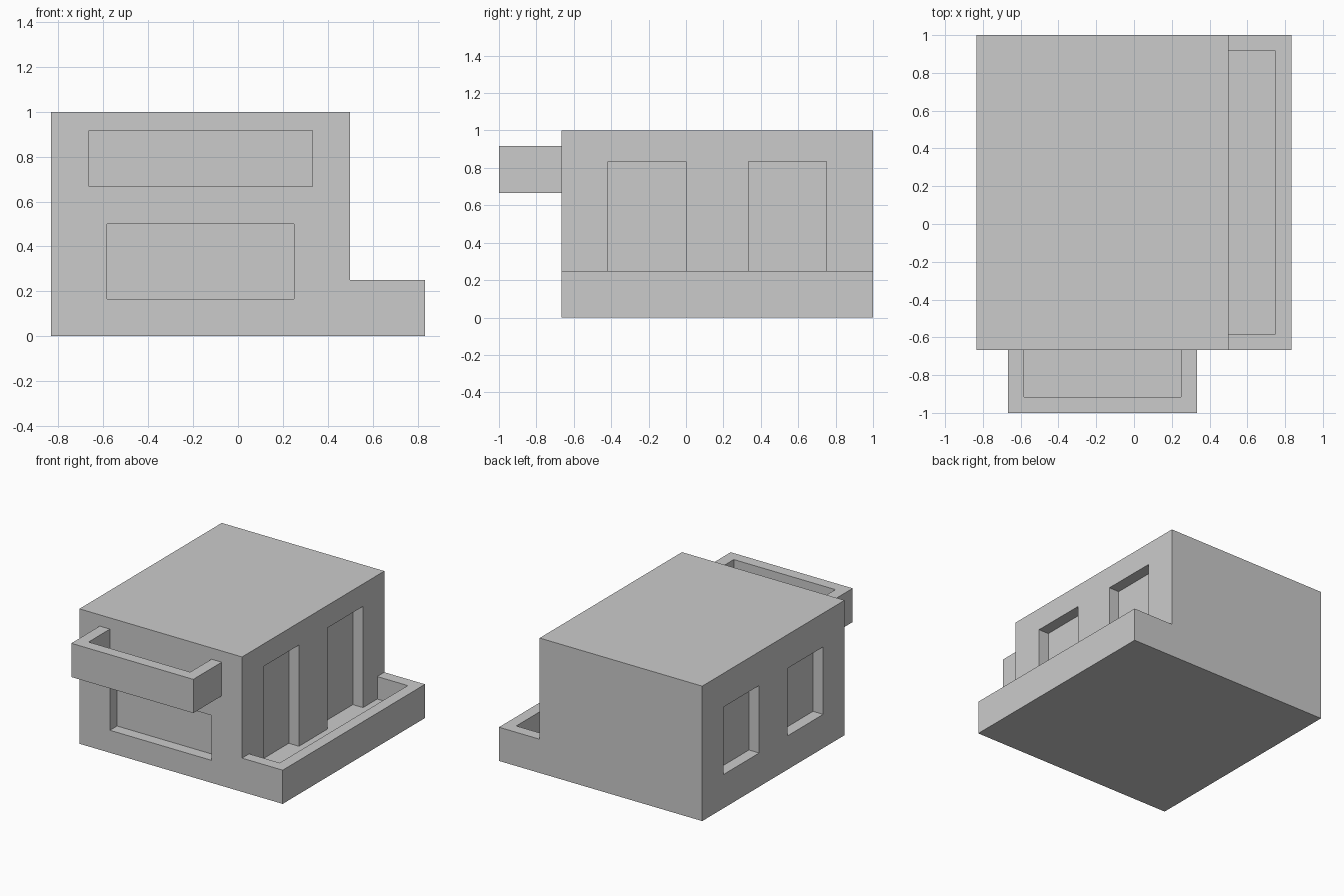
import bpy, bmesh
from mathutils import Vector

U = 1 / 12  # layout module: all part sizes are whole modules

if "Cube" in bpy.data.objects:
    bpy.data.objects.remove(bpy.data.objects["Cube"], do_unlink=True)

grey = bpy.data.materials.new("plain_grey")
grey.use_nodes = True
COLOUR = (0.6, 0.6, 0.6, 1)
grey.diffuse_color = COLOUR
grey.node_tree.nodes["Principled BSDF"].inputs["Base Color"].default_value = COLOUR


def extrude_profile(name, profile, y0, y1):
    """Solid from an (x, z) outline swept along y, in modules."""
    bm = bmesh.new()
    face = bm.faces.new([bm.verts.new((x * U, y0 * U, z * U)) for x, z in profile])
    swept = bmesh.ops.extrude_face_region(bm, geom=[face])["geom"]
    verts = [g for g in swept if isinstance(g, bmesh.types.BMVert)]
    bmesh.ops.translate(bm, verts=verts, vec=Vector((0, (y1 - y0) * U, 0)))
    bmesh.ops.recalc_face_normals(bm, faces=bm.faces)
    mesh = bpy.data.meshes.new(name)
    bm.to_mesh(mesh)
    bm.free()
    mesh.materials.append(grey)
    obj = bpy.data.objects.new(name, mesh)
    bpy.context.collection.objects.link(obj)
    return obj


def box(name, x0, x1, y0, y1, z0, z1):
    return extrude_profile(name, [(x0, z0), (x1, z0), (x1, z1), (x0, z1)], y0, y1)


def cut(target, *bounds):
    """Subtract a box from the target and discard the cutter."""
    cutter = box("cutter", *bounds)
    cutter.hide_render = True
    mod = target.modifiers.new("opening", 'BOOLEAN')
    mod.operation = 'DIFFERENCE'
    mod.solver = 'EXACT'
    mod.object = cutter
    bpy.context.view_layer.objects.active = target
    bpy.ops.object.modifier_apply(modifier=mod.name)
    mesh = cutter.data
    bpy.data.objects.remove(cutter, do_unlink=True)
    bpy.data.meshes.remove(mesh)


# House block with the low terrace along its left side
house = extrude_profile(
    "house_and_terrace",
    [(-10, 0), (10, 0), (10, 3), (6, 3), (6, 12), (-10, 12)], -8, 12)

# Two terrace doors, with matching windows in the opposite wall
for y0, y1 in ((-5, 0), (4, 9)):
    cut(house, 5, 8, y0, y1, 1, 10)
    cut(house, -11, -9, y0, y1, 3, 9)

# Sunken terrace floor, level with the door sills
cut(house, 6, 9, -7, 11, 1, 5)

# Wide front window
cut(house, -7, 3, -9, -7, 2, 6)

# Front balcony: a tray open towards the wall
balcony = box("balcony", -8, 4, -12, -8, 8, 11)
cut(balcony, -7, 3, -11, -7, 9, 13)
